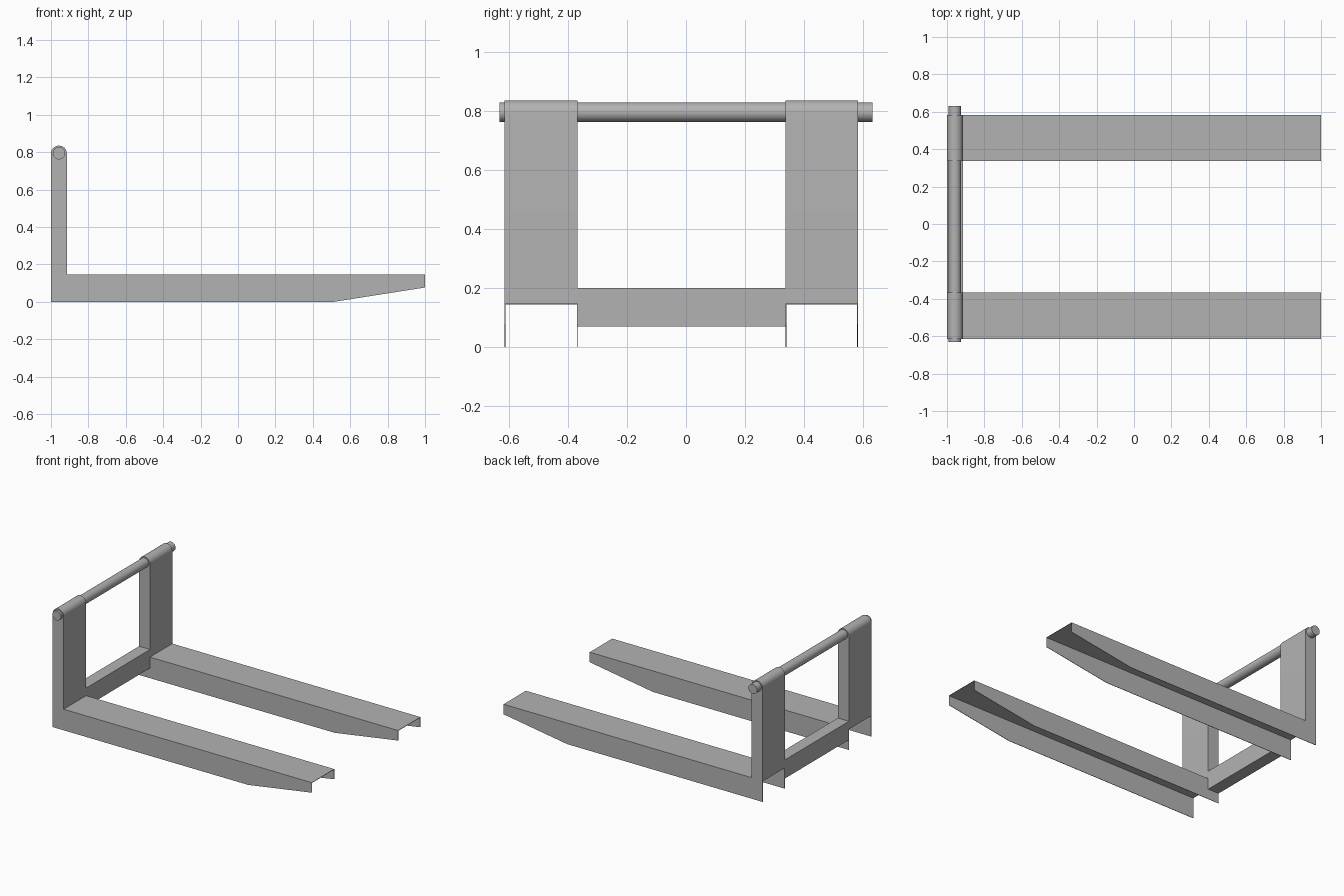
import bpy
import bmesh
import math

cube = bpy.data.objects.get("Cube")
if cube:
    bpy.data.objects.remove(cube, do_unlink=True)

steel = bpy.data.materials.new("grey steel")
steel.use_nodes = True
colour = (0.45, 0.45, 0.45, 1)
steel.diffuse_color = colour
steel.node_tree.nodes["Principled BSDF"].inputs["Base Color"].default_value = colour

SHEET = 0.003                    # plate thickness
BACK, FRONT, TIP = -1.0, -0.915, 1.0
DECK = 0.147                     # top of the forks
MID = (BACK + FRONT) / 2
CAP = (FRONT - BACK) / 2         # radius of the rounded upright top
PIVOT = 0.793                    # height of the bar axis


def prism(name, profile, y0, y1):
    """Extrude an (x, z) outline from y0 to y1."""
    bm = bmesh.new()
    face = bm.faces.new([bm.verts.new((x, y0, z)) for x, z in profile])
    grown = bmesh.ops.extrude_face_region(bm, geom=[face])["geom"]
    verts = [v for v in grown if isinstance(v, bmesh.types.BMVert)]
    bmesh.ops.translate(bm, verts=verts, vec=(0, y1 - y0, 0))
    bmesh.ops.recalc_face_normals(bm, faces=bm.faces)
    mesh = bpy.data.meshes.new(name)
    bm.to_mesh(mesh)
    bm.free()
    obj = bpy.data.objects.new(name, mesh)
    bpy.context.collection.objects.link(obj)
    finish(obj)


def finish(obj):
    obj.data.materials.append(steel)
    bpy.ops.object.select_all(action="DESELECT")
    obj.select_set(True)
    bpy.context.view_layer.objects.active = obj
    bpy.ops.object.shade_smooth_by_angle(angle=math.radians(30))


def rect(x0, x1, z0, z1):
    return [(x0, z0), (x1, z0), (x1, z1), (x0, z1)]


# Rounded top of the uprights, running from front to back
STEPS = 20
arc = [(MID + CAP * math.cos(math.pi * i / STEPS),
        PIVOT + CAP * math.sin(math.pi * i / STEPS)) for i in range(STEPS + 1)]

side_outline = [(BACK, 0), (0.51, 0), (TIP, 0.077), (TIP, DECK), (FRONT, DECK)] + arc
upright_outline = [(BACK, DECK - SHEET), (FRONT, DECK - SHEET)] + arc

# Two forks: L-shaped side plates, a deck and a boxed upright
INNER = {"right": -0.367, "left": 0.337}
for side, y0, y1 in (("right", -0.615, INNER["right"]), ("left", INNER["left"], 0.583)):
    prism(side + "_fork_near_plate", side_outline, y0, y0 + SHEET)
    prism(side + "_fork_far_plate", side_outline, y1 - SHEET, y1)
    prism(side + "_upright", upright_outline, y0 + SHEET, y1 - SHEET)
    prism(side + "_fork_deck", rect(FRONT, TIP, DECK - SHEET, DECK), y0 + SHEET, y1 - SHEET)

# Cross beam joining the uprights
prism("cross_beam", rect(BACK, FRONT, 0.07, 0.2), INNER["right"], INNER["left"])

# Hanging bar through the rounded tops
bpy.ops.mesh.primitive_cylinder_add(vertices=48, radius=0.033, depth=1.264,
                                    location=(MID, 0, PIVOT + 0.002),
                                    rotation=(math.pi / 2, 0, 0))
bar = bpy.context.object
bar.name = "hanging_bar"
finish(bar)
